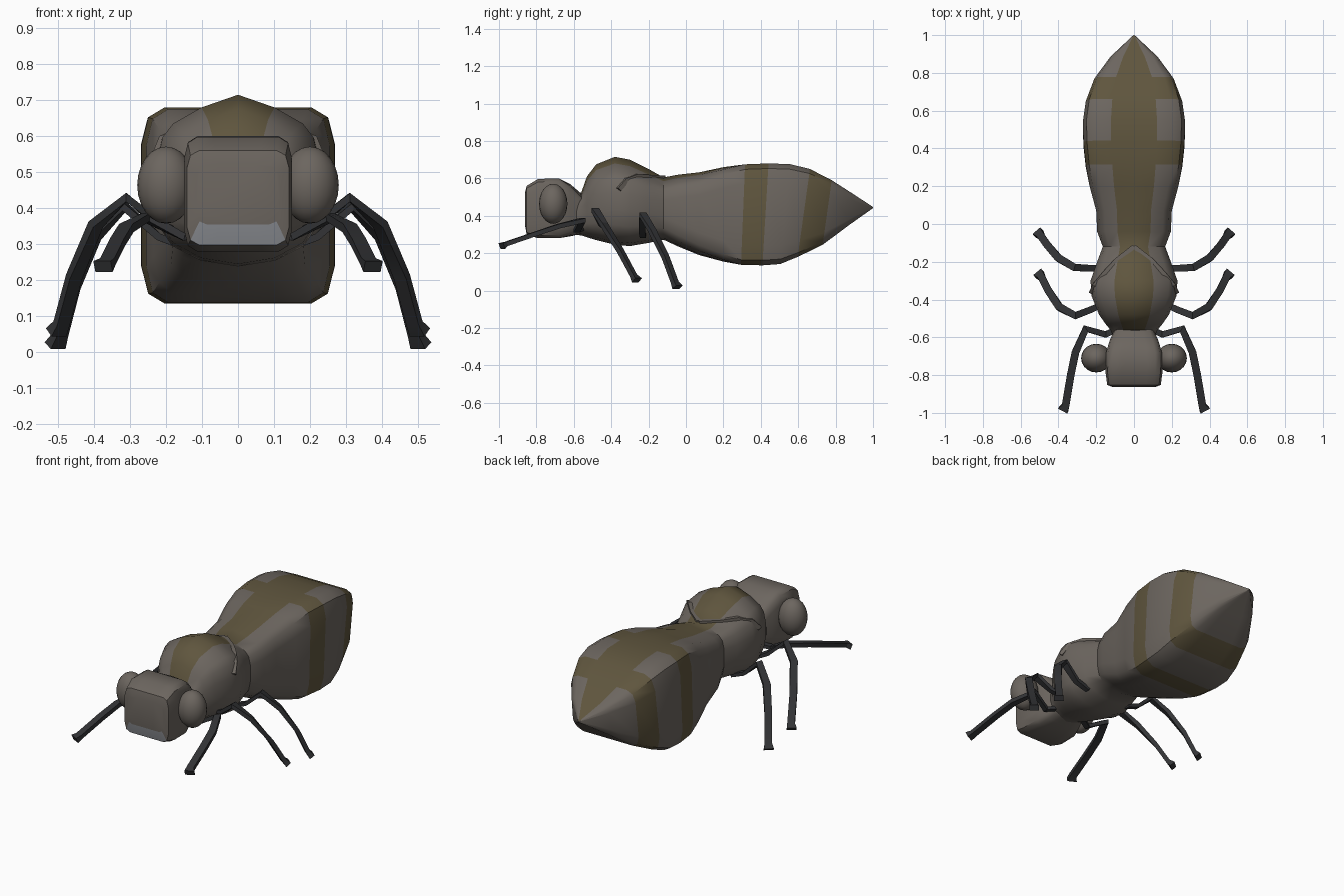
import bpy, bmesh, math
from mathutils import Vector

if "Cube" in bpy.data.objects:
    bpy.data.objects.remove(bpy.data.objects["Cube"])


def material(name, rgb):
    m = bpy.data.materials.new(name)
    m.diffuse_color = (*rgb, 1)
    m.use_nodes = True
    m.node_tree.nodes["Principled BSDF"].inputs["Base Color"].default_value = m.diffuse_color
    return m


GREY = material("grey_brown", (0.15, 0.132, 0.115))
OLIVE = material("olive", (0.115, 0.092, 0.048))
DARK = material("charcoal", (0.033, 0.034, 0.037))
PALE = material("pale_grey", (0.24, 0.25, 0.27))

# Half cross-sections, from the top centre round to the bottom centre
BOX = [(0, 1), (.45, 1), (.76, 1), (.93, .9), (1, .62),
       (1, -.62), (.93, -.9), (.76, -1), (.45, -1), (0, -1)]
ROUND = [(0, 1), (.45, .85), (.8, .66), (.93, .5), (1, .2),
         (1, -.2), (.93, -.55), (.8, -.75), (.45, -.93), (0, -1)]


def finish(name, bm, mats, angle=40):
    bmesh.ops.recalc_face_normals(bm, faces=bm.faces)
    me = bpy.data.meshes.new(name)
    bm.to_mesh(me)
    bm.free()
    for m in mats:
        me.materials.append(m)
    ob = bpy.data.objects.new(name, me)
    bpy.context.collection.objects.link(ob)
    bpy.ops.object.select_all(action='DESELECT')
    ob.select_set(True)
    bpy.context.view_layer.objects.active = ob
    if angle:
        bpy.ops.object.shade_smooth_by_angle(angle=math.radians(angle))
    return ob


def bridge(bm, loops, rule=lambda i, k: 0):
    """Skin a list of vertex loops and cap both ends."""
    n = len(loops[0])
    for i in range(len(loops) - 1):
        for j in range(n):
            a, b = loops[i], loops[i + 1]
            f = bm.faces.new((a[j], a[(j + 1) % n], b[(j + 1) % n], b[j]))
            f.material_index = rule(i, min(j, n - 1 - j))
    bm.faces.new(loops[0])
    bm.faces.new(loops[-1])


def loft(name, rings, mats, rule):
    """Each ring: y, half width, top, bottom, roundness, backward lean."""
    bm = bmesh.new()
    loops = []
    for y, w, top, bot, r, lean in rings:
        half = [(b[0] * (1 - r) + c[0] * r, b[1] * (1 - r) + c[1] * r)
                for b, c in zip(BOX, ROUND)]
        pts = half + [(-x, z) for x, z in half[-2:0:-1]]
        h, mid = (top - bot) / 2, (top + bot) / 2
        loops.append([bm.verts.new((x * w, y + lean * z * h, mid + z * h))
                      for x, z in pts])
    bridge(bm, loops, rule)
    return finish(name, bm, mats)


def strip(name, path, widths, mat, thick=0.6):
    """Four-sided limb along a path."""
    bm = bmesh.new()
    pts = [Vector(p) for p in path]
    loops = []
    for i, (p, w) in enumerate(zip(pts, widths)):
        t = (pts[min(i + 1, len(pts) - 1)] - pts[max(i - 1, 0)]).normalized()
        a = t.cross(Vector((0, 0, 1))).normalized()
        b = a.cross(t) * thick
        loops.append([bm.verts.new(p + (a * s + b * u) * w)
                      for s, u in ((1, 1), (-1, 1), (-1, -1), (1, -1))])
    bridge(bm, loops)
    return finish(name, bm, [mat], 25)


# Thorax and abdomen: one skin with a back stripe and two full bands
BANDS = (11, 14)
loft("body", [
    (-.62, .10, .50, .30, 1, 0), (-.56, .125, .525, .295, 1, 0),
    (-.53, .15, .61, .285, 1, 0), (-.48, .185, .675, .27, 1, 0),
    (-.38, .225, .715, .245, 1, 0), (-.30, .23, .70, .238, 1, 0),
    (-.20, .195, .65, .255, 1, 0), (-.12, .165, .605, .272, .8, 0),
    (-.04, .195, .62, .235, .6, 0), (.07, .20, .632, .19, .4, 0),
    (.20, .235, .66, .155, .15, 0), (.305, .255, .675, .138, 0, .04),
    (.425, .268, .68, .135, 0, .06), (.53, .27, .676, .142, 0, .1),
    (.63, .255, .65, .18, 0, .14), (.755, .21, .59, .245, 0, .14),
    (.88, .125, .52, .35, 0, .1), (1, .003, .447, .441, 0, 0)],
    [GREY, OLIVE],
    lambda i, k: 1 if i in BANDS or (k == 0 and i > 0) else 0)

# Head with a pale mouth on the lower front bevel
loft("head", [
    (-.862, .115, .52, .355, 0, 0), (-.852, .142, .56, .298, 0, 0),
    (-.79, .15, .597, .28, 0, 0), (-.68, .148, .60, .28, 0, 0),
    (-.62, .13, .57, .29, .2, 0), (-.55, .10, .51, .305, .6, 0)],
    [GREY, PALE], lambda i, k: 1 if i == 0 and k >= 6 else 0)

LEGS = {
    "front_leg": [(.06, -.54, .34), (.15, -.585, .32), (.255, -.555, .375),
                  (.31, -.68, .345), (.335, -.80, .305), (.362, -.96, .25),
                  (.375, -.985, .238)],
    "middle_leg": [(.14, -.41, .32), (.22, -.45, .355), (.31, -.485, .43),
                   (.395, -.44, .355), (.455, -.35, .21), (.49, -.28, .08),
                   (.505, -.262, .055)],
    "rear_leg": [(.14, -.23, .29), (.22, -.235, .32), (.315, -.23, .405),
                 (.40, -.18, .32), (.46, -.11, .18), (.495, -.06, .045),
                 (.508, -.045, .018)],
}
LEG_WIDTHS = [.016, .017, .02, .02, .02, .02, .027]

for side, sx in (("right", 1), ("left", -1)):
    # Bulging eyes
    bm = bmesh.new()
    bmesh.ops.create_uvsphere(bm, u_segments=20, v_segments=12, radius=1)
    for v in bm.verts:
        v.co = (sx * .2 + v.co.x * .08, -.71 + v.co.y * .076,
                .464 + v.co.z * .107)
    finish(side + "_eye", bm, [GREY])

    # Jointed legs
    for name, path in LEGS.items():
        strip(side + "_" + name, [(sx * x, y, z) for x, y, z in path],
              LEG_WIDTHS, DARK)

    # Thin collar ridge wrapping the rear of the thorax
    collar = [(0, -.12, .602), (.09, -.19, .606), (.155, -.26, .612),
              (.205, -.32, .59), (.225, -.36, .54)]
    strip(side + "_collar", [(sx * x, y, z) for x, y, z in collar],
          [.012] * 5, GREY, 1)
